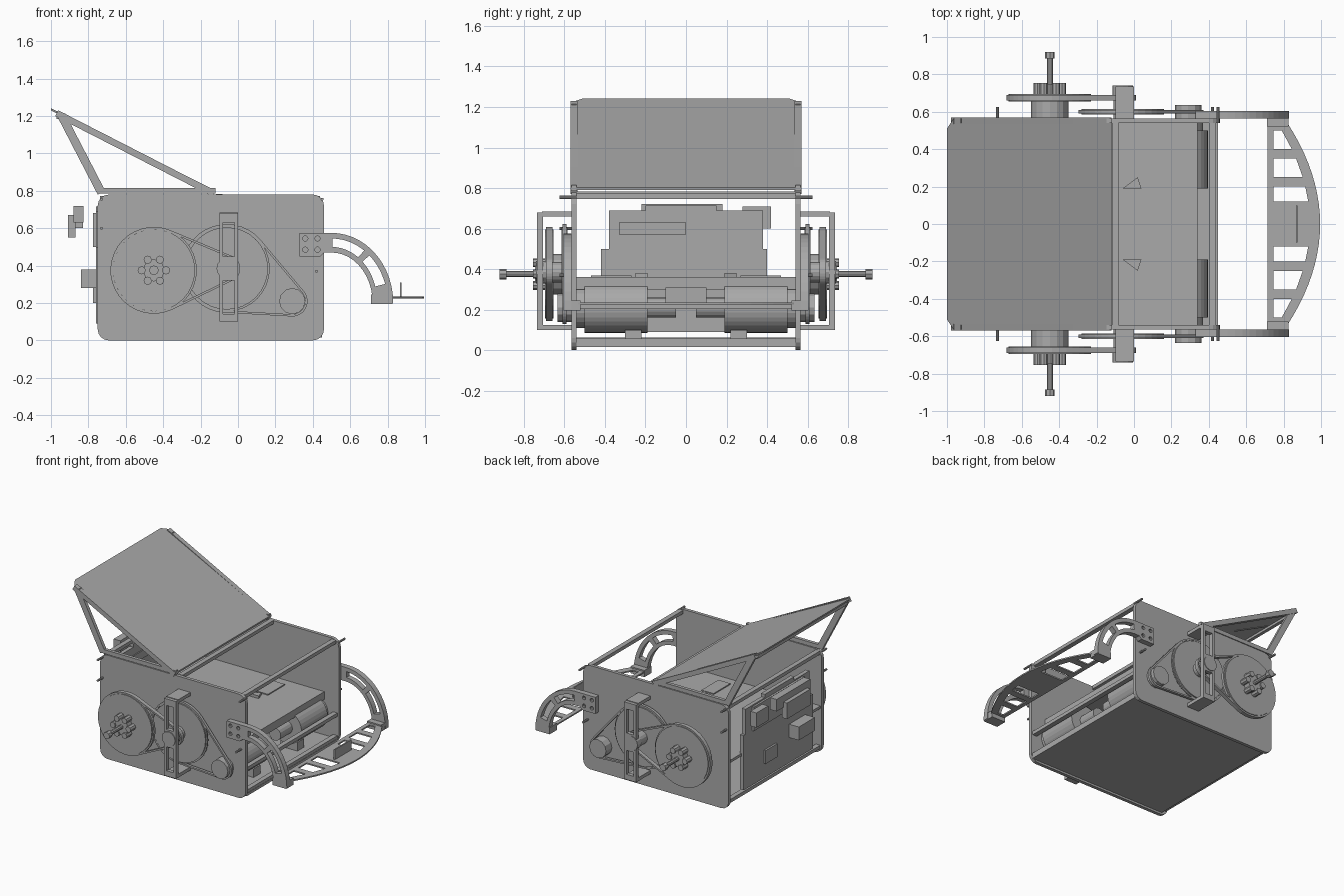
import bpy, bmesh, math
from mathutils import Vector

old = bpy.data.objects.get("Cube")
if old:
    bpy.data.objects.remove(old)

grey = bpy.data.materials.new("plain_grey")
grey.use_nodes = True
GREY = (0.40, 0.40, 0.40, 1)
grey.diffuse_color = GREY
grey.node_tree.nodes["Principled BSDF"].inputs["Base Color"].default_value = GREY


def finish(name, bm, mirror=False):
    bmesh.ops.recalc_face_normals(bm, faces=bm.faces)
    me = bpy.data.meshes.new(name)
    bm.to_mesh(me)
    bm.free()
    me.materials.append(grey)
    ob = bpy.data.objects.new(name, me)
    bpy.context.collection.objects.link(ob)
    if mirror:
        m = ob.modifiers.new("both_sides", "MIRROR")
        m.use_axis = (False, True, False)
    return ob


def add_prism(bm, pts, a, b, axis="y"):
    """Extrude a flat outline along y (points are x, z) or z (points are x, y)."""
    place = (lambda p, d: (p[0], d, p[1])) if axis == "y" else (lambda p, d: (p[0], p[1], d))
    lo = [bm.verts.new(place(p, a)) for p in pts]
    hi = [bm.verts.new(place(p, b)) for p in pts]
    bm.faces.new(lo)
    bm.faces.new(hi[::-1])
    for i in range(len(pts)):
        j = (i + 1) % len(pts)
        bm.faces.new((lo[i], lo[j], hi[j], hi[i]))


def prism(name, pts, a, b, axis="y", mirror=False):
    bm = bmesh.new()
    add_prism(bm, pts, a, b, axis)
    return finish(name, bm, mirror)


def box(name, x, y, z, mirror=False):
    return prism(name, [(x[0], z[0]), (x[1], z[0]), (x[1], z[1]), (x[0], z[1])], *y, mirror=mirror)


def circle(cx, cz, r, n=32, start=0, end=math.tau, rz=None):
    rz = rz or r
    k = n if end - start >= math.tau else n - 1
    return [(cx + r * math.cos(start + (end - start) * i / k),
             cz + rz * math.sin(start + (end - start) * i / k)) for i in range(n)]


def disc(name, c, r, y, n=32, mirror=True):
    return prism(name, circle(*c, r, n), *y, mirror=mirror)


def bar(name, p, q, w, y, mirror=True):
    """Straight strip between two (x, z) points."""
    p, q = Vector(p), Vector(q)
    d = (q - p).normalized() * w / 2
    s = Vector((-d.y, d.x))
    return prism(name, [p - s, q - s, q + s, p + s], *y, mirror=mirror)


def cut(ob, outlines, a, b, axis="y"):
    """Cut prism-shaped holes and keep the result as plain mesh."""
    for pts in outlines:
        tool = prism("cutter", pts, a, b, axis)
        tool.hide_render = True
        m = ob.modifiers.new("cut", "BOOLEAN")
        m.object, m.solver = tool, "EXACT"
        ob.modifiers.move(len(ob.modifiers) - 1, 0)
        mirrors = [x for x in ob.modifiers if x.type == "MIRROR"]
        for x in mirrors:
            x.show_viewport = False
        dg = bpy.context.evaluated_depsgraph_get()
        me = bpy.data.meshes.new_from_object(ob.evaluated_get(dg))
        ob.modifiers.remove(m)
        ob.data = me
        for x in mirrors:
            x.show_viewport = True
        bpy.data.objects.remove(tool)


def rounded(x0, x1, z0, z1, r):
    q = math.pi / 2
    pts = []
    for i, (x, z) in enumerate([(x1 - r, z1 - r), (x0 + r, z1 - r), (x0 + r, z0 + r), (x1 - r, z0 + r)]):
        pts += circle(x, z, r, 5, i * q, (i + 1) * q)
    return pts


# Main case: side plates, floor, tray and cross members
prism("side_plate", rounded(-0.75, 0.46, 0.0, 0.78, 0.06), 0.54, 0.565, mirror=True)
box("floor_plate", (-0.70, 0.45), (-0.54, 0.54), (0.015, 0.035))
box("tray", (-0.74, 0.33), (-0.54, 0.54), (0.34, 0.36))
box("tray_lip", (0.32, 0.34), (-0.54, 0.54), (0.30, 0.36))
for n, x, z in [("top_front_bar", 0.42, 0.76), ("low_front_bar", 0.43, 0.215),
                ("bottom_front_bar", 0.43, 0.045), ("top_rear_bar", -0.72, 0.76),
                ("bottom_rear_bar", -0.72, 0.05), ("hinge_bar", -0.10, 0.77)]:
    box(n, (x - 0.018, x + 0.018), (-0.54, 0.54), (z - 0.013, z + 0.013))
box("tray_pad", (-0.04, 0.06), (0.27, 0.47), (0.36, 0.368), mirror=True)
prism("tray_clip", [(-0.06, 0.19), (0.04, 0.19), (0.02, 0.25)], 0.36, 0.38, "z", mirror=True)

# Rear panel with control boxes
box("rear_panel", (-0.76, -0.73), (-0.42, 0.40), (0.09, 0.50))
box("rear_panel_top", (-0.76, -0.73), (-0.38, 0.38), (0.50, 0.69))
box("rear_panel_cap", (-0.76, -0.73), (-0.20, 0.15), (0.69, 0.715))
box("inner_label", (-0.73, -0.722), (-0.33, 0.0), (0.57, 0.63))
box("control_box_wide", (-0.88, -0.825), (-0.22, 0.18), (0.63, 0.72))
box("control_box_wide_cover", (-0.91, -0.87), (-0.18, 0.10), (0.55, 0.67))
box("control_box_small", (-0.88, -0.83), (0.28, 0.42), (0.60, 0.71))
box("connector_box", (-0.84, -0.76), (-0.33, -0.14), (0.28, 0.38))
box("rear_cover_low", (-0.775, -0.76), (0.02, 0.16), (0.20, 0.30))
box("rear_cover_high", (-0.775, -0.76), (-0.30, 0.30), (0.50, 0.68))

# Raised lid on triangular frames
lid = prism("lid_panel", [(-0.12, -0.57), (-0.12, 0.57), (-0.96, 0.57), (-1.0, 0.51),
                          (-1.0, -0.51), (-0.96, -0.57)], 0, 0.012, "z")
for v in lid.data.vertices:
    v.co.z += 0.79 - (v.co.x + 0.12) * 0.44 / 0.88
bar("lid_edge", (-0.13, 0.785), (-0.97, 1.215), 0.035, (0.535, 0.57))
bar("lid_leg", (-0.73, 0.79), (-0.945, 1.205), 0.045, (0.54, 0.565))
box("lid_base", (-0.75, -0.12), (0.54, 0.565), (0.785, 0.815), mirror=True)
box("lid_tip_bar", (-0.97, -0.945), (-0.54, 0.54), (1.185, 1.21))
bar("lid_crease", (-0.93, 1.195), (-0.64, 1.05), 0.01, (0.30, 0.31))

# Drive motors behind the small pulleys
MOTOR = (0.27, 0.21)
disc("motor_body", MOTOR, 0.125, (0.19, 0.50))
disc("motor_flange", MOTOR, 0.10, (0.50, 0.54), 24)
disc("motor_nose", MOTOR, 0.05, (0.05, 0.19), 16)
box("motor_mount", (0.20, 0.34), (0.22, 0.30), (0.035, 0.10), mirror=True)

# Wheels, pulleys and belts on each side
WHEEL, GEAR, PULLEY = (-0.45, 0.375), (-0.06, 0.385), (0.29, 0.21)


def belt(name, c1, r1, c2, r2, y, t=0.012):
    """Closed band wrapped round two pulleys."""
    a, b = Vector(c1), Vector(c2)
    d = b - a
    base, lean = math.atan2(d.y, d.x), math.acos((r1 - r2) / d.length)

    def loop(g):
        return (circle(*c1, r1 + g, 24, base + lean, base + math.tau - lean)
                + circle(*c2, r2 + g, 12, base - lean, base + lean))
    bm = bmesh.new()
    rings = [[bm.verts.new((x, yy, z)) for x, z in loop(g)]
             for g, yy in [(0, y[0]), (t, y[0]), (t, y[1]), (0, y[1])]]
    n = len(rings[0])
    for k in range(4):
        for i in range(n):
            j, m = (i + 1) % n, (k + 1) % 4
            bm.faces.new((rings[k][i], rings[k][j], rings[m][j], rings[m][i]))
    finish(name, bm, True)


disc("main_wheel", WHEEL, 0.22, (0.655, 0.695))
disc("main_wheel_rim", WHEEL, 0.23, (0.665, 0.685))
disc("main_wheel_boss", WHEEL, 0.10, (0.565, 0.655), 16)
disc("second_wheel", GEAR, 0.22, (0.585, 0.615))
disc("second_wheel_rim", GEAR, 0.23, (0.595, 0.605))
disc("second_wheel_hub", GEAR, 0.05, (0.565, 0.72), 16)
disc("drive_pulley", PULLEY, 0.07, (0.565, 0.635), 12)
belt("outer_belt", WHEEL, 0.22, GEAR, 0.06, (0.66, 0.69))
belt("inner_belt", GEAR, 0.225, PULLEY, 0.07, (0.59, 0.61))

# Hub with clamp lobes, axle and end knob
disc("hub", WHEEL, 0.06, (0.695, 0.745), 8)
for i in range(6):
    a = math.tau * i / 6
    c = (WHEEL[0] + 0.065 * math.cos(a), WHEEL[1] + 0.065 * math.sin(a))
    disc("hub_lobe", c, 0.022, (0.695, 0.755), 8)
disc("axle", WHEEL, 0.016, (0.54, 0.92), 10)
disc("axle_knob", WHEEL, 0.026, (0.885, 0.92), 8)

# Upright bearing bracket
post = box("bracket_post", (-0.10, 0.0), (0.705, 0.735), (0.10, 0.68), mirror=True)
cut(post, [[(-0.08, z0), (-0.02, z0), (-0.02, z1), (-0.08, z1)]
           for z0, z1 in [(0.14, 0.32), (0.45, 0.63)]], 0.6, 0.8)
for z in (0.10, 0.66):
    box("bracket_foot", (-0.10, 0.0), (0.565, 0.71), (z, z + 0.025), mirror=True)
disc("bracket_bearing", GEAR, 0.055, (0.69, 0.74), 12)

# Curved arms with slots and bolt holes
HALF = math.pi / 2
arm_pts = ([(0.33, 0.45), (0.44, 0.45), (0.46, 0.47)]
           + circle(0.5, 0.2, 0.22, 12, 0, HALF, 0.27)[::-1]
           + circle(0.5, 0.2, 0.33, 14, 0, HALF, 0.375) + [(0.33, 0.575)])
arm = prism("front_arm", arm_pts, 0.565, 0.605, mirror=True)
slots = [circle(0.5, 0.2, 0.245, 8, a, b, 0.30) + circle(0.5, 0.2, 0.30, 8, a, b, 0.345)[::-1]
         for a, b in [(0.30, 0.83), (0.95, 1.55)]]
holes = [circle(x, z, 0.014, 10) for x in (0.36, 0.425) for z in (0.485, 0.545)]
cut(arm, slots + holes, 0.5, 0.7)
box("arm_foot", (0.71, 0.825), (0.52, 0.605), (0.195, 0.245), mirror=True)

# Bowed bumper with ladder openings
bumper = prism("bumper", [(0.715, -0.54), (0.82, -0.54)]
               + [(0.82 + 0.175 * (1 - (y / 0.54) ** 2), y)
                  for y in [0.54 * i / 10 for i in range(-9, 10)]]
               + [(0.82, 0.54), (0.715, 0.54)], 0.225, 0.235, "z")


def inner(y):
    return 0.765 + 0.175 * (1 - (y / 0.54) ** 2)


gaps = [(0.12, 0.20), (0.25, 0.35), (0.40, 0.50)]
cut(bumper, [[(0.745, s * a), (inner(a), s * a), (inner(b), s * b), (0.745, s * b)]
             for a, b in gaps for s in (1, -1)], 0.1, 0.4, "z")
box("bumper_tab", (0.865, 0.875), (-0.10, 0.10), (0.23, 0.31))

# Small pins on the side plates
for x, z in [(-0.73, 0.755), (-0.73, 0.60), (0.45, 0.755), (0.42, 0.37)]:
    disc("side_pin", (x, z), 0.008, (0.54, 0.625), 8)
